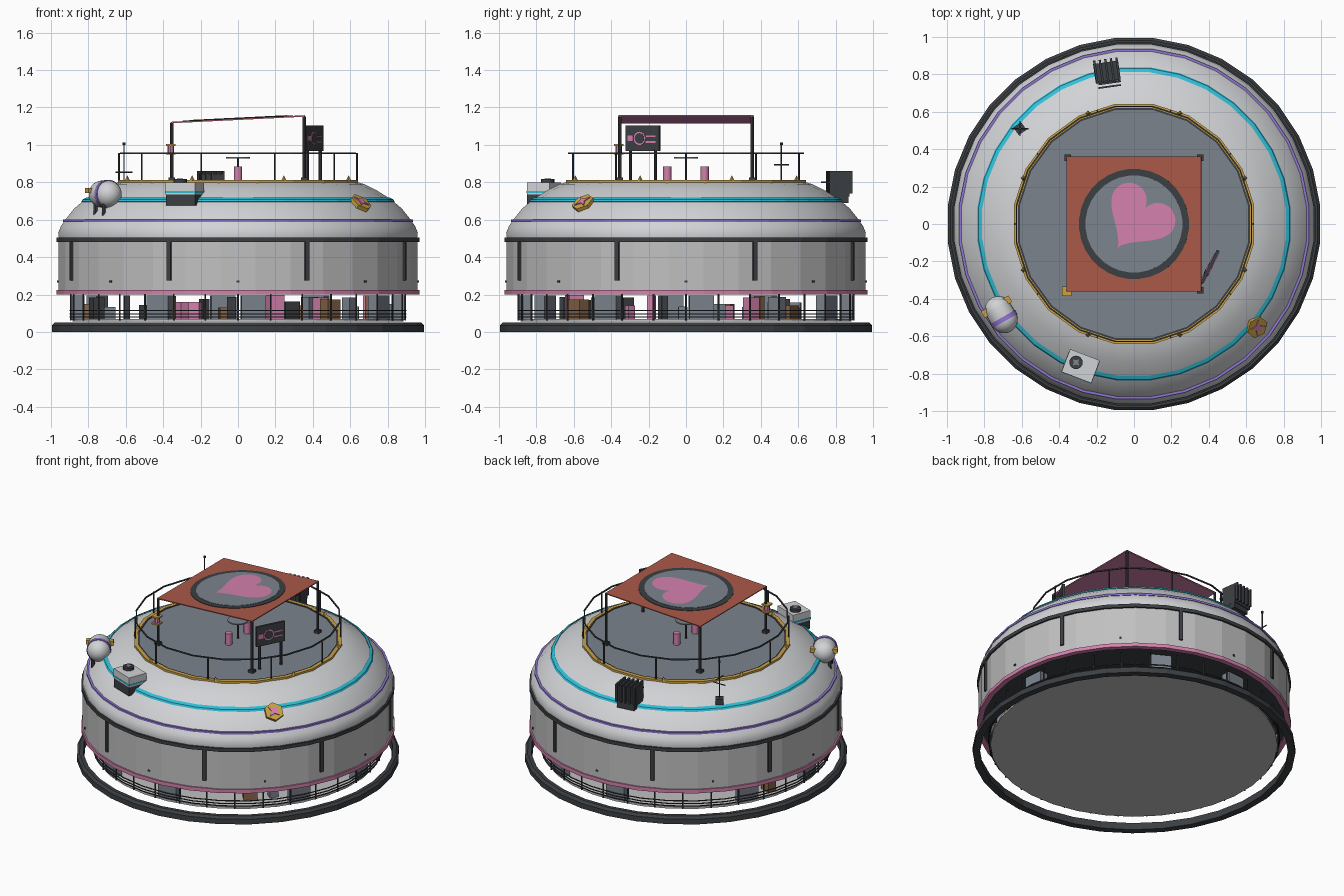
import bpy, bmesh, math, random
from math import sin, cos, pi, tau
from mathutils import Vector, Matrix

cube = bpy.data.objects.get("Cube")
if cube:
    bpy.data.objects.remove(cube)


def material(name, *rgb):
    m = bpy.data.materials.new(name)
    m.use_nodes = True
    m.diffuse_color = (*rgb, 1)
    m.node_tree.nodes["Principled BSDF"].inputs["Base Color"].default_value = (*rgb, 1)
    return m


white = material("shell white", .64, .65, .67)
grey = material("wall grey", .53, .53, .53)
dark = material("dark metal", .045, .05, .056)
slate = material("slate", .2, .23, .27)
pink = material("pink", .66, .22, .42)
cyan = material("cyan", .03, .52, .68)
purple = material("purple", .28, .18, .65)
gold = material("gold", .6, .36, .06)
red = material("canopy red", .4, .1, .065)
brown = material("brown", .25, .13, .06)


def make(name, bm, mat, smooth=False):
    bmesh.ops.recalc_face_normals(bm, faces=bm.faces)
    me = bpy.data.meshes.new(name)
    bm.to_mesh(me)
    bm.free()
    me.materials.append(mat)
    ob = bpy.data.objects.new(name, me)
    bpy.context.collection.objects.link(ob)
    if smooth:
        bpy.ops.object.select_all(action="DESELECT")
        ob.select_set(True)
        bpy.context.view_layer.objects.active = ob
        bpy.ops.object.shade_smooth_by_angle(angle=math.radians(35))
    return ob


def lathe(name, profile, mat, n=32, closed=True, smooth=False):
    """Spin (radius, z) points round the z axis with a flat side to the front."""
    bm = bmesh.new()
    rings = [[bm.verts.new((r * cos(a), r * sin(a), z)) for r, z in profile]
             for a in [(k + .5) * tau / n for k in range(n)]]
    last = len(profile) if closed else len(profile) - 1
    for k in range(n):
        a, b = rings[k], rings[(k + 1) % n]
        for i in range(last):
            j = (i + 1) % len(profile)
            bm.faces.new((a[i], b[i], b[j], a[j]))
    bmesh.ops.remove_doubles(bm, verts=bm.verts, dist=1e-5)
    return make(name, bm, mat, smooth)


def hoop(name, r0, r1, z0, z1, mat, n=32):
    return lathe(name, [(r0, z0), (r1, z0), (r1, z1), (r0, z1)], mat, n)


def disc(name, r, z0, z1, mat, n=32):
    return lathe(name, [(0, z0), (r, z0), (r, z1), (0, z1)], mat, n, closed=False)


def box(name, loc, size, mat, turn=0):
    bm = bmesh.new()
    m = Matrix.Translation(loc) @ Matrix.Rotation(turn, 4, "Z") @ Matrix.Diagonal((*size, 1))
    bmesh.ops.create_cube(bm, size=1, matrix=m)
    return make(name, bm, mat)


def rod(name, p, q, r, mat, n=8, r2=None, star=1):
    p, q = Vector(p), Vector(q)
    bm = bmesh.new()
    bmesh.ops.create_cone(bm, cap_ends=True, segments=n, radius1=r,
                          radius2=r if r2 is None else r2, depth=(q - p).length)
    for i, v in enumerate(sorted(bm.verts, key=lambda v: (v.co.z > 0, math.atan2(v.co.y, v.co.x)))):
        if i % 2:
            v.co.xy *= star
    rot = (q - p).to_track_quat("Z", "Y").to_matrix().to_4x4()
    bm.transform(Matrix.Translation((p + q) / 2) @ rot)
    return make(name, bm, mat, n > 10)


def polar(r, deg, z):
    return Vector((r * cos(math.radians(deg)), r * sin(math.radians(deg)), z))


# Base hoop, floor and lower railing
lathe("base_hoop", [(.955, 0), (1, 0), (1, .035), (.985, .05), (.96, .05)], dark)
disc("floor", .89, .055, .068, grey)
for z in (.078, .094, .113):
    hoop("lower_rail", .9, .906, z, z + .005, dark)
for k in range(32):
    rod("lower_post", polar(.895, k * 11.25, .06), polar(.895, k * 11.25, .2), .005, dark, 6)

# Ground floor fittings
for k in range(4):
    for a in (5.4, -29):
        box("kiosk", polar(.86, a + 90 * k, .13), (.06, .13, .13), slate, math.radians(a + 90 * k))
random.seed(4)
for k in range(30):
    a, h = k * 12 + random.uniform(-4, 4), random.uniform(.06, .13)
    box("fitting", polar(random.uniform(.5, .82), a, .068 + h / 2),
        (random.uniform(.03, .09), random.uniform(.03, .1), h),
        random.choice([dark, dark, slate, slate, brown, pink]), math.radians(a))
disc("ceiling", .95, .21, .215, dark)

# Drum wall with trim, pillars and portholes
hoop("wall", .945, .965, .22, .48, grey)
hoop("pink_trim", .94, .974, .2, .225, pink)
hoop("dark_cornice", .93, .974, .482, .505, dark)
for k in range(8):
    a = 45 * k + 22.5
    box("wall_pillar", polar(.96, a, .38), (.022, .024, .21), dark, math.radians(a))
    box("porthole", polar(.962, 45 * k, .27), (.01, .014, .01), dark, pi / 4 * k)

# Domed shell with coloured bands
lathe("dome", [(.962, .5), (.966, .53), (.952, .565), (.92, .61), (.88, .66),
               (.82, .71), (.74, .76), (.68, .79), (.62, .806)], white, closed=False, smooth=True)
hoop("purple_band", .92, .941, .587, .6, purple)
lathe("cyan_band", [(.82, .69), (.842, .696), (.836, .708), (.816, .718)], cyan)

# Roof deck, gold rim and railing
disc("roof_deck", .635, .79, .807, slate, 20)
hoop("gold_rim", .628, .65, .795, .812, gold, 20)
hoop("rail_foot", .618, .63, .8, .811, dark, 20)
hoop("top_rail", .632, .64, .952, .96, dark, 20)
for k in range(10):
    rod("rail_post", polar(.636, 36 * k, .8), polar(.636, 36 * k, .956), .005, dark, 6)
for k in range(8):
    a = 45 * k + 22.5
    rod("rim_spike", polar(.64, a, .81), polar(.64, a, .838), .014, gold, 4, 0)

# Tilted canopy on four poles
TILT = -.049
for x in (-.355, .355):
    for y in (-.355, .355):
        rod("canopy_pole", (x, y, .805), (x, y, 1.135 - x * TILT), .009, dark)
        box("pole_foot", (x, y, .815), (.035, .035, .02), dark)
bm = bmesh.new()
heart = []
for k in range(48):
    t = tau * k / 48
    heart.append(bm.verts.new((.0118 * 16 * sin(t) ** 3, .0118 * (
        13 * cos(t) - 5 * cos(2 * t) - 2 * cos(3 * t) - cos(4 * t)), .011)))
bm.faces.new(heart[::-1])
bm.transform(Matrix.Translation((.025, .035, 0)) @ Matrix.Rotation(-.61, 4, "Z"))
canopy = [make("canopy_heart", bm, pink),
          box("canopy_top", (0, 0, .002), (.72, .72, .004), red),
          box("canopy_lining", (0, 0, -.002), (.716, .716, .004), pink),
          disc("canopy_ring", .295, .004, .007, dark),
          disc("canopy_disc", .26, .006, .009, slate)]
for ob in canopy:
    ob.rotation_euler = (0, TILT, 0)
    ob.location.z = 1.137

# Lantern on a canopy pole
rod("lantern_glass", (-.36, -.36, .955), (-.36, -.36, 1), .018, pink)
for z in (.95, .995):
    box("lantern_cap", (-.36, -.36, z + .004), (.05, .05, .01), gold)

# Roof table and stools
rod("table_leg", (0, 0, .8), (0, 0, .93), .006, dark)
rod("table_top", (0, 0, .927), (0, 0, .935), .065, slate, 16)
for y in (-.1, .1):
    rod("stool", (0, y, .807), (0, y, .885), .022, pink, 12)

# Sign board with pink drawing on both sides
along = Vector((.09, .175, 0)).normalized()
out = Vector((along.y, -along.x, 0))
mid, turn = Vector((.405, -.23, 1.035)), math.atan2(along.y, along.x)
box("sign_board", mid, (.2, .016, .135), dark, turn)
for s in (-1, 1):
    rod("sign_leg", mid + along * .075 * s - Vector((0, 0, .06)),
        mid + along * .075 * s - Vector((0, 0, .225)), .009, dark)
    face = mid + out * .01 * s
    for r, m in ((.036, pink), (.028, dark)):
        c = face - along * .015 + out * s * (.036 - r) * .2
        rod("sign_circle", c - out * .002, c + out * .002, r, m, 16)
    for z in (-.02, .012):
        box("sign_stroke", face + along * .05 + Vector((0, 0, z)), (.06, .004, .009), pink, turn)
    box("sign_stroke", face - along * .07, (.035, .004, .03), pink, turn)

# Capsule tank on the dome
axis = Vector((-.5, .86, 0))
tank = Vector((-.71, -.485, .737))
bm = bmesh.new()
bmesh.ops.create_uvsphere(bm, u_segments=24, v_segments=16, radius=.073)
for v in bm.verts:
    v.co.z += .03 if v.co.z > 0 else -.03
bm.transform(Matrix.Translation(tank) @ axis.to_track_quat("Z", "Y").to_matrix().to_4x4())
make("tank", bm, white, True)
rod("tank_stripe", tank - axis * .04, tank - axis * .015, .076, purple, 24)
side = Vector((.86, .5, 0))
box("tank_bar", tank + axis * .05 + Vector((0, 0, .02)), (.17, .04, .026), gold, math.atan2(.5, .86))
for s in (-1, 1):
    for d in (-.035, .035):
        foot = tank + axis * .045 * s + side * d
        rod("tank_leg", foot - Vector((0, 0, .05)), foot - Vector((0, 0, .115)), .012, dark, 6)

# Cooling unit on the front of the dome
a = -.365
c = Vector((-.285, -.76, 0))
box("cooler_base", c + Vector((0, 0, .705)), (.165, .13, .06), dark, a)
box("cooler_body", c + Vector((0, 0, .767)), (.17, .13, .066), white, a)
box("cooler_stripe", c + Vector((0, 0, .748)), (.174, .134, .01), cyan, a)
rod("cooler_fan", (-.31, -.74, .8), (-.31, -.74, .817), .036, dark, 16)
rod("fan_hub", (-.31, -.74, .817), (-.31, -.74, .82), .024, slate, 8, star=.5)

# Vent block on the back of the dome
c, a = Vector((-.145, .8, 0)), .14
box("vent_base", c + Vector((.01, -.01, .715)), (.12, .14, .05), dark, a)
box("vent_body", c + Vector((0, .015, .785)), (.135, .1, .12), dark, a)
for k in range(5):
    x = (k - 2) * .03
    box("vent_fin", c + Vector((x * cos(a), .02 + x * sin(a), .8)), (.012, .125, .12), dark, a)
for y in (-.045, -.065):
    box("vent_pipe", c + Vector((.015, y, .8)), (.12, .009, .009), dark, a)

# Antenna mast
box("mast_foot", (-.61, .51, .74), (.05, .05, .04), dark, .6)
rod("mast", (-.61, .51, .72), (-.61, .51, 1.0), .004, dark, 6)
rod("mast_tip", (-.61, .51, 1.0), (-.61, .51, 1.012), .008, dark)
rod("mast_arm", (-.655, .51, .855), (-.565, .51, .855), .004, dark, 6)
rod("mast_arm", (-.61, .47, .895), (-.61, .55, .895), .004, dark, 6)

# Hexagonal badge with a four-pointed star
normal = (polar(.64, -40, 0) + Vector((0, 0, .77))).normalized()
p = Vector((.65, -.545, .68))
rod("badge", p - normal * .01, p + normal * .022, .062, gold, 6)
rod("badge_star", p + normal * .022, p + normal * .028, .046, pink, 8, star=.35)
